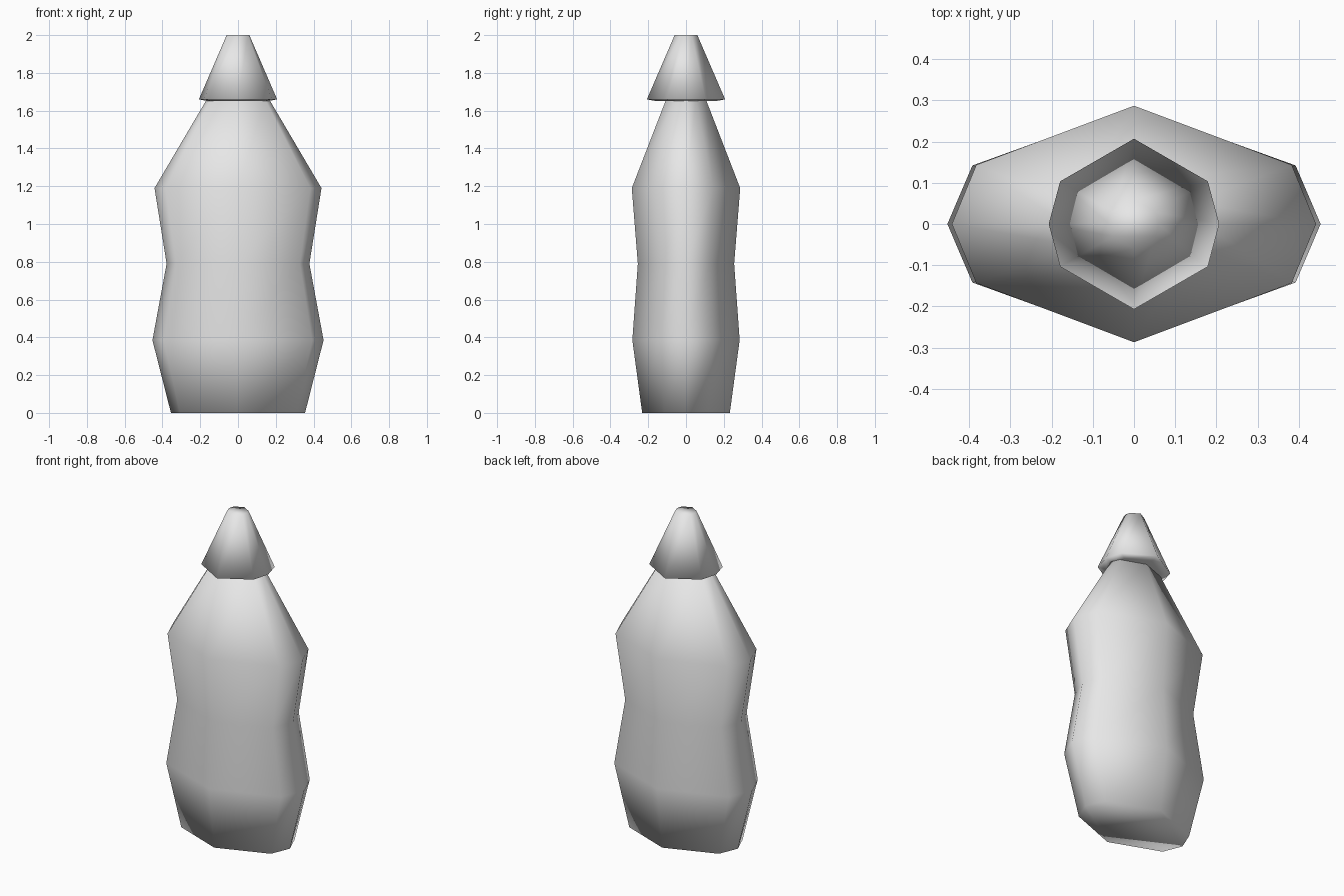
import bpy, bmesh
from math import sin, cos, radians

cube = bpy.data.objects.get("Cube")
if cube:
    bpy.data.objects.remove(cube, do_unlink=True)

# One plain plastic colour
grey = bpy.data.materials.new("light_grey_plastic")
grey.use_nodes = True
grey.diffuse_color = (0.8, 0.8, 0.8, 1)
for node in grey.node_tree.nodes:
    if node.type == 'BSDF_PRINCIPLED':
        node.inputs["Base Color"].default_value = (0.8, 0.8, 0.8, 1)

# Eight-sided section: broad front and back, with narrow bevelled ends
ANGLES = [0, 30, 90, 150, 180, 210, 270, 330]


def loft(name, rings):
    """Stack oval rings (half width, half depth, height) into a closed solid."""
    bm = bmesh.new()
    loops = [[bm.verts.new((rx * cos(radians(a)), ry * sin(radians(a)), z))
              for a in ANGLES] for rx, ry, z in rings]
    n = len(ANGLES)
    for low, high in zip(loops, loops[1:]):
        for i in range(n):
            j = (i + 1) % n
            bm.faces.new((low[i], low[j], high[j], high[i]))
    bm.faces.new(loops[0][::-1])
    bm.faces.new(loops[-1])
    bmesh.ops.recalc_face_normals(bm, faces=bm.faces[:])
    for face in bm.faces:
        face.smooth = True
    mesh = bpy.data.meshes.new(name)
    bm.to_mesh(mesh)
    bm.free()
    mesh.materials.append(grey)
    obj = bpy.data.objects.new(name, mesh)
    bpy.context.collection.objects.link(obj)
    return obj


# Bottle body: foot, lower bulge, waist, shoulder, neck
loft("bottle_body", [
    (0.355, 0.232, 0.0),
    (0.453, 0.284, 0.385),
    (0.378, 0.255, 0.79),
    (0.442, 0.287, 1.19),
    (0.165, 0.105, 1.66),
])

# Conical nozzle cap with a shallow turned-in underside
loft("nozzle_cap", [
    (0.155, 0.155, 1.65),
    (0.207, 0.207, 1.66),
    (0.06, 0.06, 2.0),
])
